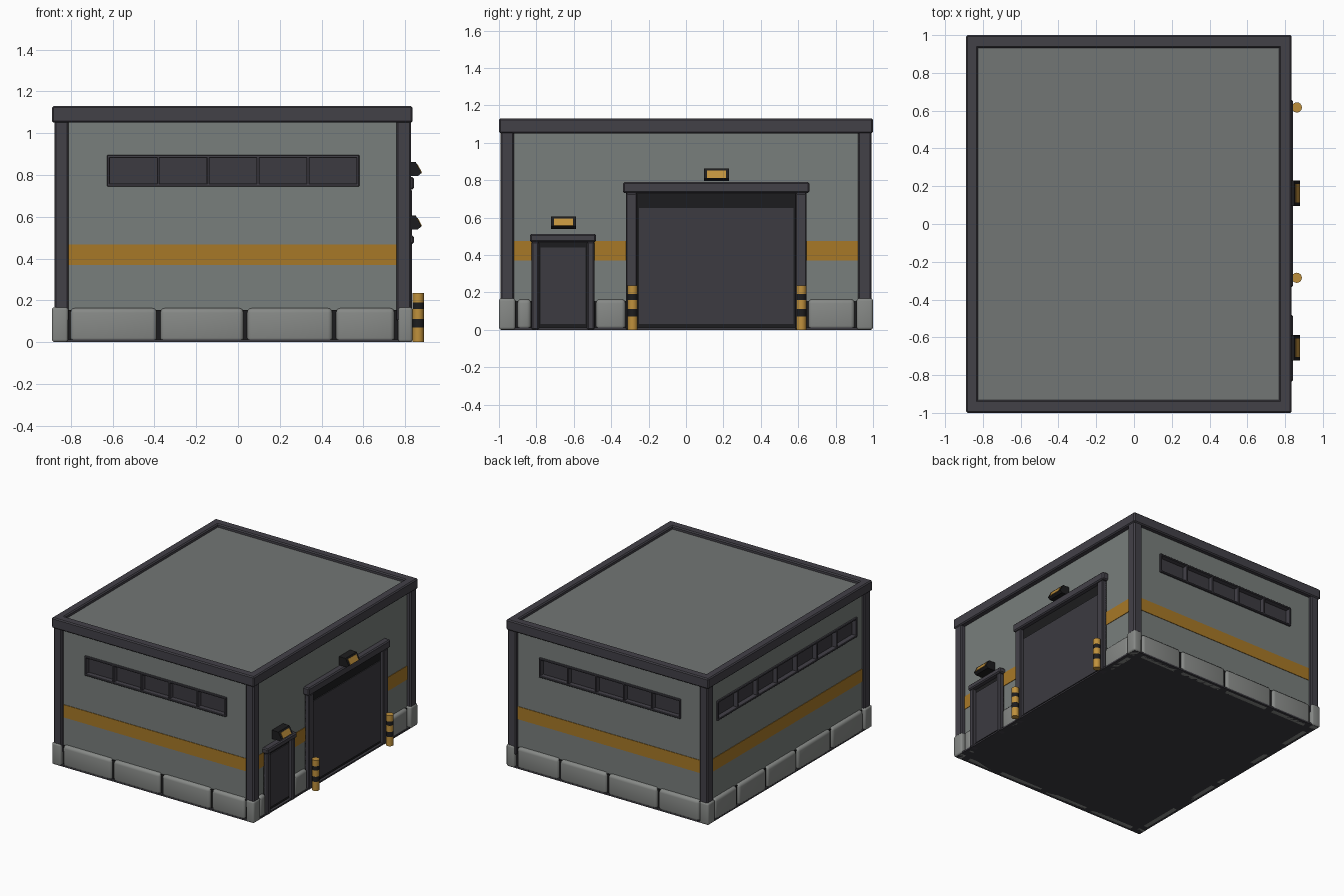
import bpy, bmesh, math
from mathutils import Vector

if "Cube" in bpy.data.objects:
    bpy.data.objects.remove(bpy.data.objects["Cube"])


def mat(name, r, g, b):
    m = bpy.data.materials.new(name)
    m.diffuse_color = (r, g, b, 1)
    m.use_nodes = True
    m.node_tree.nodes["Principled BSDF"].inputs["Base Color"].default_value = m.diffuse_color
    return m


WALL = mat("wall grey", 0.19, 0.21, 0.20)
ROOF = mat("roof grey", 0.17, 0.18, 0.178)
TRIM = mat("dark trim", 0.055, 0.052, 0.064)
DOOR = mat("door dark", 0.045, 0.043, 0.052)
BLACK = mat("black", 0.012, 0.012, 0.013)
STONE = mat("stone grey", 0.24, 0.25, 0.24)
STRIPE = mat("stripe ochre", 0.39, 0.19, 0.02)
YELLOW = mat("yellow", 0.52, 0.28, 0.045)


def finish(name, bm, m, smooth=False):
    bmesh.ops.recalc_face_normals(bm, faces=bm.faces[:])
    me = bpy.data.meshes.new(name)
    bm.to_mesh(me)
    bm.free()
    ob = bpy.data.objects.new(name, me)
    bpy.context.collection.objects.link(ob)
    me.materials.append(m)
    if smooth:
        for p in me.polygons:
            p.use_smooth = True
    return ob


def box(name, x, y, z, m, bevel=0, seg=1):
    """Box from (min, max) ranges with optional rounded edges."""
    bm = bmesh.new()
    bmesh.ops.create_cube(bm, size=1)
    for v in bm.verts:
        v.co = Vector([r[0] + (c + 0.5) * (r[1] - r[0]) for c, r in zip(v.co, (x, y, z))])
    if bevel:
        bmesh.ops.bevel(bm, geom=bm.edges[:], offset=bevel, segments=seg,
                        profile=0.5, affect='EDGES')
    return finish(name, bm, m, seg > 1)


def side_box(name, side, u, d, z, m, bevel=0, seg=1):
    """Box on a wall: u along the wall, d outward depth from the wall face."""
    axis, face, s = SIDES[side]
    r = tuple(sorted((face + s * d[0], face + s * d[1])))
    return box(name, u if axis == 'y' else r, r if axis == 'y' else u, z, m, bevel, seg)


# wall faces: outward axis, coordinate, direction
X0, X1, Y = -0.855, 0.795, 0.965
SIDES = {"front": ('y', -Y, -1), "back": ('y', Y, 1),
         "left": ('x', X0, -1), "right": ('x', X1, 1)}

# main body, floor, roof
walls = box("walls", (X0, X1), (-Y, Y), (0.01, 1.09), WALL)
box("floor", (-0.88, 0.825), (-0.99, 0.99), (0, 0.012), DOOR)
box("plinth", (X0 - 0.008, X1 + 0.008), (-Y - 0.008, Y + 0.008), (0.005, 0.155), BLACK)
box("roof_panel", (-0.85, 0.79), (-0.96, 0.96), (1.07, 1.105), ROOF)

# roof rim
for s in (-1, 1):
    box("roof_rim_long", (-0.89, -0.825) if s < 0 else (0.768, 0.835),
        (-1, 1), (1.05, 1.13), TRIM, 0.008)
    box("roof_rim_short", (-0.89, 0.835), (-1, -0.932) if s < 0 else (0.932, 1),
        (1.05, 1.13), TRIM, 0.008)

# corner pillars with stone feet
for x0, x1, dx in ((-0.878, -0.81, -1), (0.757, 0.828, 1)):
    for s in (-1, 1):
        ys = sorted((s * 0.92, s * 0.992))
        box("corner_pillar", (x0, x1), ys, (0.1, 1.06), TRIM, 0.008)
        box("corner_stone", (-0.89, -0.812) if dx < 0 else (0.765, 0.835),
            sorted((s * 0.912, s)), (0, 0.168), STONE, 0.014, 3)

# painted stripe
for side, u in (("front", (-0.82, 0.77)), ("back", (-0.82, 0.77)), ("left", (-0.93, 0.93))):
    side_box("stripe_" + side, side, u, (-0.01, 0.004), (0.37, 0.468), STRIPE)
for u in ((-0.93, -0.81), (-0.51, -0.30), (0.62, 0.93)):
    side_box("stripe_right", "right", u, (-0.01, 0.004), (0.37, 0.475), STRIPE)

# foundation stones
courses = {"front": (-0.81, -0.38, 0.035, 0.46, 0.757),
           "back": (-0.81, -0.45, -0.02, 0.39, 0.757),
           "left": (-0.91, -0.52, -0.1, 0.27, 0.62, 0.91)}
runs = [(k, a, b) for k, v in courses.items() for a, b in zip(v, v[1:])]
runs += [("right", -0.91, -0.82), ("right", -0.49, -0.315), ("right", 0.645, 0.91)]
for side, a, b in runs:
    side_box("foundation_stone", side, (a + 0.008, b - 0.008), (-0.05, 0.027),
             (0.0, 0.163), STONE, 0.022, 3)


# strip windows: recess cut into the wall, panes and frame bars
def strip_window(side, a, b, n):
    z0, z1, t = 0.745, 0.895, 0.014
    cut = side_box("window_cutter_" + side, side, (a + .005, b - .005), (-0.035, 0.05),
                   (z0 + .005, z1 - .005), TRIM)
    cut.hide_render = True
    cut.hide_viewport = True
    mod = walls.modifiers.new("cut_" + side, 'BOOLEAN')
    mod.object = cut
    mod.operation = 'DIFFERENCE'
    mod.solver = 'EXACT'
    side_box("window_panes_" + side, side, (a, b), (-0.04, -0.025), (z0, z1), DOOR)
    for z in (z0, z1 - t):
        side_box("window_rail_" + side, side, (a, b), (-0.03, 0.014), (z, z + t), TRIM, 0.003)
    for i in range(n + 1):
        c = a + t / 2 + (b - a - t) * i / n
        side_box("window_bar_" + side, side, (c - t / 2, c + t / 2), (-0.03, 0.013),
                 (z0, z1), TRIM, 0.003)


strip_window("front", -0.627, 0.58, 5)
strip_window("back", -0.635, 0.572, 5)
strip_window("left", -0.85, 0.85, 7)


# doors with posts and lintel
def doorway(name, a, b, post, h, lintel, over, panel_top):
    side_box(name + "_backing", "right", (a, b), (-0.02, 0.010), (0.005, h), BLACK)
    side_box(name + "_panel", "right", (a + post + 0.01, b - post - 0.01), (0, 0.016),
             (0.03, panel_top), DOOR)
    for u in ((a, a + post), (b - post, b)):
        side_box(name + "_post", "right", u, (-0.02, 0.038), (0, h), TRIM, 0.006)
    side_box(name + "_lintel", "right", (a - over, b + over), (-0.02, 0.046),
             (h, h + lintel), TRIM, 0.008)


doorway("main_door", -0.322, 0.645, 0.06, 0.73, 0.06, 0.014, 0.65)
doorway("side_door", -0.825, -0.49, 0.038, 0.47, 0.042, 0.01, 0.44)


# hooded lamps over the doors
def prism(name, pts, y0, y1, m):
    bm = bmesh.new()
    f = bm.faces.new([bm.verts.new((x, y0, z)) for x, z in pts])
    r = bmesh.ops.extrude_face_region(bm, geom=[f])
    bmesh.ops.translate(bm, vec=(0, y1 - y0, 0),
                        verts=[v for v in r['geom'] if isinstance(v, bmesh.types.BMVert)])
    return finish(name, bm, m)


for y, z in ((0.163, 0.795), (-0.655, 0.54)):
    prism("lamp_body", [(0.78, z), (0.86, z), (0.878, z + 0.014), (0.85, z + 0.066),
                        (0.78, z + 0.066)], y - 0.068, y + 0.068, BLACK)
    prism("lamp_lens", [(0.872, z + 0.013), (0.880, z + 0.017), (0.859, z + 0.056),
                        (0.851, z + 0.053)], y - 0.05, y + 0.05, YELLOW)

# banded bollards
for y in (-0.285, 0.617):
    for z0, z1, m, r in ((0, 0.07, YELLOW, .027), (0.07, 0.11, BLACK, .0265),
                         (0.11, 0.158, YELLOW, .027), (0.158, 0.19, BLACK, .0265),
                         (0.19, 0.236, YELLOW, .027)):
        bpy.ops.mesh.primitive_cylinder_add(vertices=16, radius=r, depth=z1 - z0,
                                            location=(0.862, y, (z0 + z1) / 2))
        ob = bpy.context.object
        ob.name = "bollard_band"
        ob.data.materials.append(m)
        bpy.ops.object.shade_smooth_by_angle()
